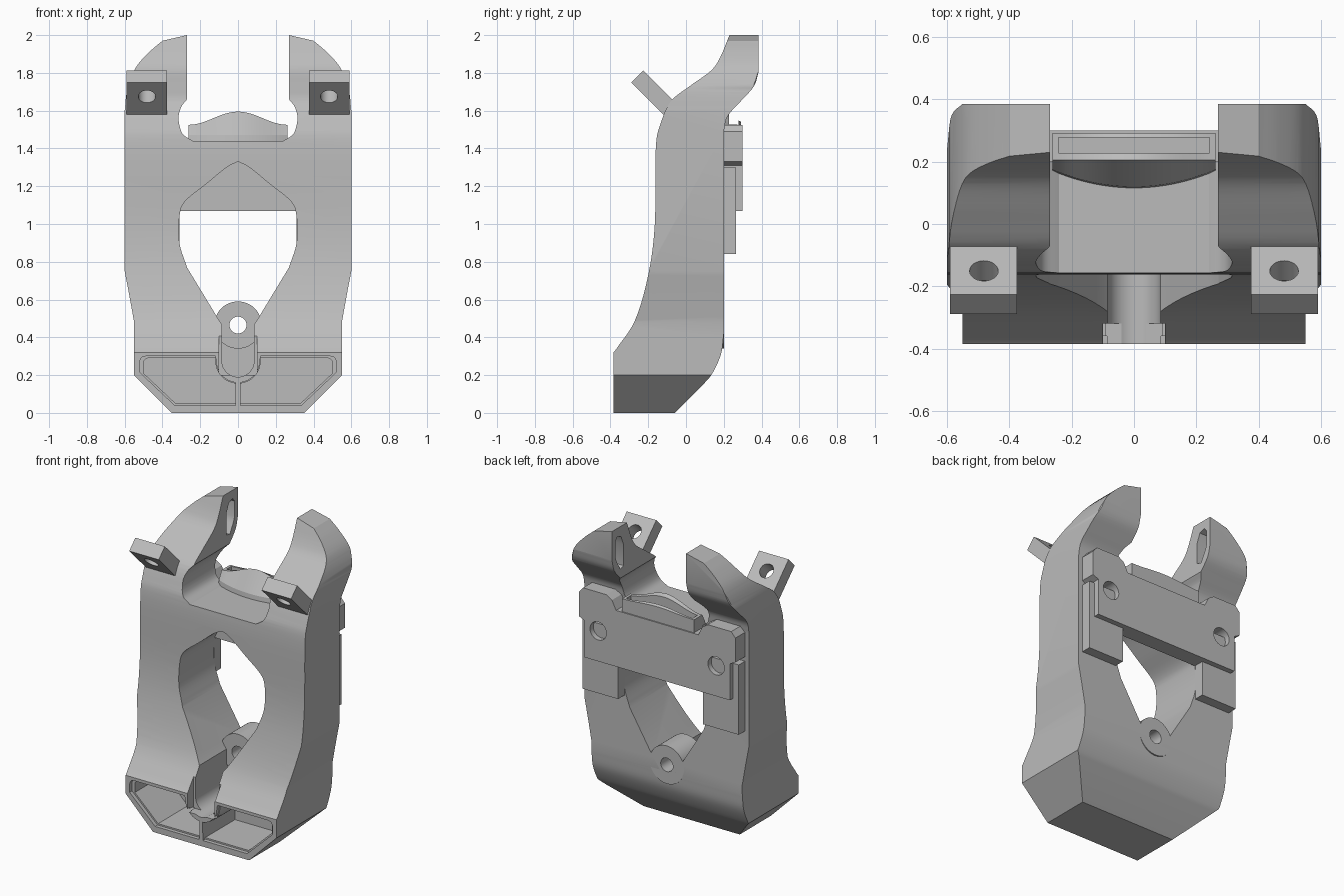
import bpy, bmesh, math
from mathutils import Vector, Matrix

if "Cube" in bpy.data.objects:
    bpy.data.objects.remove(bpy.data.objects["Cube"], do_unlink=True)

grey = bpy.data.materials.new("plain grey")
grey.use_nodes = True
grey.diffuse_color = (0.5, 0.5, 0.5, 1)
grey.node_tree.nodes["Principled BSDF"].inputs["Base Color"].default_value = (0.5, 0.5, 0.5, 1)


def smooth(pts, steps=5):
    """Open spline through the given points."""
    p = [Vector(q) for q in pts]
    p = [2 * p[0] - p[1]] + p + [2 * p[-1] - p[-2]]
    out = []
    for a, b, c, d in zip(p, p[1:], p[2:], p[3:]):
        for i in range(steps):
            t = i / steps
            out.append(0.5 * (2 * b + (c - a) * t + (2 * a - 5 * b + 4 * c - d) * t * t
                              + (3 * b - a - 3 * c + d) * t ** 3))
    return [tuple(v) for v in out] + [tuple(pts[-1])]


def mirrored(half):
    """Close a half outline by reflecting it across the centre."""
    return half + [(-x, z) for x, z in reversed(half) if abs(x) > 1e-5]


def flip(pts):
    return [(-x, z) for x, z in pts]


def arc(cx, cz, r, start, end, n=24):
    angles = [math.radians(start + (end - start) * i / n) for i in range(n + 1)]
    return [(cx + r * math.cos(a), cz + r * math.sin(a)) for a in angles]


def finish(name, bm):
    bmesh.ops.recalc_face_normals(bm, faces=bm.faces)
    mesh = bpy.data.meshes.new(name)
    bm.to_mesh(mesh)
    bm.free()
    mesh.materials.append(grey)
    obj = bpy.data.objects.new(name, mesh)
    bpy.context.collection.objects.link(obj)
    return obj


def prism(name, pts, axis, a, b):
    """Extrude an outline along one axis from a to b."""
    place = {"x": lambda u, v, w: (w, u, v), "y": lambda u, v, w: (u, w, v),
             "z": lambda u, v, w: (u, v, w)}[axis]
    bm = bmesh.new()
    face = bm.faces.new([bm.verts.new(place(u, v, a)) for u, v in pts])
    ext = bmesh.ops.extrude_face_region(bm, geom=[face])
    verts = [e for e in ext["geom"] if isinstance(e, bmesh.types.BMVert)]
    bmesh.ops.translate(bm, verts=verts, vec=place(0, 0, b - a))
    return finish(name, bm)


def rect(u0, u1, v0, v1):
    return [(u0, v0), (u1, v0), (u1, v1), (u0, v1)]


def combine(obj, tool, how="DIFFERENCE"):
    """Apply a boolean and discard the helper."""
    tool.hide_render = True
    mod = obj.modifiers.new("shape", "BOOLEAN")
    mod.object, mod.operation, mod.solver = tool, how, "EXACT"
    deps = bpy.context.evaluated_depsgraph_get()
    mesh = bpy.data.meshes.new_from_object(obj.evaluated_get(deps))
    obj.modifiers.clear()
    obj.data = mesh
    bpy.data.objects.remove(tool, do_unlink=True)


# Main body: side outline crossed with front and top outlines
front_edge = smooth([(-.375, .33), (-.27, .49), (-.2, .73), (-.165, 1), (-.16, 1.4), (-.135, 1.53),
                     (-.08, 1.65), (.02, 1.73), (.13, 1.81), (.18, 1.88), (.23, 2)])
back_top = smooth([(.385, 1.81), (.36, 1.73), (.29, 1.65), (.22, 1.57), (.2, 1.49)])
back_low = smooth([(.2, .42), (.185, .31), (.14, .21), (.1, .16)])
side = [(-.385, 0), (-.385, .32)] + front_edge + [(.385, 2)] + back_top + back_low + [(-.06, 0)]
body = prism("body", side, "x", -.7, .7)
outer = [(.35, 0), (.55, .2)] + smooth([(.55, .48), (.575, .62), (.6, .75)]) + smooth(
    [(.6, 1.6), (.585, 1.72), (.54, 1.83), (.47, 1.91), (.4, 1.97)]) + [(.27, 2)]
combine(body, prism("outline", mirrored(outer), "y", -1, 1), "INTERSECT")
corner = [(.7, -1), (.7, .2), (.6, .2)] + smooth([(.6, .27), (.585, .35), (.55, .386)]) + [(.54, .5)]
combine(body, prism("corner", mirrored(corner), "z", -1, 3), "INTERSECT")

# Top notch between the horns
notch = [(.27, 2.2)] + smooth([(.27, 1.66), (.3, 1.62), (.315, 1.56), (.295, 1.48), (.24, 1.44)])
combine(body, prism("notch", mirrored(notch), "y", -1, 1))

# Pointed central window
window = smooth([(0, 1.33), (.06, 1.3), (.17, 1.21), (.28, 1.12), (.31, 1.04), (.31, .9),
                 (.27, .77)]) + [(.1, .49), (.05, .42)]
combine(body, prism("window", mirrored(window), "y", -1, 1))

# Screw groove at the foot of the window
groove = [(-.085, .6)] + arc(0, .275, .085, 180, 360) + [(.085, .6)]
combine(body, prism("groove", groove, "y", -1, .05))
combine(body, prism("groove_mouth", rect(-.1, .1, .2, .45), "y", -1, -.32))

# Twin outlets, separated by a thin wall and the round groove wall
outlet = [(.013, .05), (.33, .05), (.5, .21)] + arc(.475, .265, .025, 0, 90, 5) + [
    (.12, .29)] + arc(0, .275, .12, 0, -84, 12)
lip = [(.013, .04), (.335, .04), (.52, .215)] + arc(.49, .27, .03, 0, 90, 5) + [
    (.12, .3)] + arc(0, .275, .115, 0, -84, 12)
for shape, y in ((outlet, -.05), (lip, -.36)):
    combine(body, prism("outlet", shape, "y", -1, y))
    combine(body, prism("outlet", flip(shape), "y", -1, y))

# Air slots inside the horns
slot = [(.265, 1.73), (.3, 1.72), (.34, 1.79), (.35, 1.82), (.35, 1.92), (.33, 1.945),
        (.29, 1.93), (.265, 1.87)]
for s in (1, -1):
    combine(body, prism("slot", slot, "x", s * .2, s * .4))

# Screw hub
hub = prism("hub", arc(0, .465, .125, 0, 345, 23 * 2), "y", 0, .2)
combine(hub, prism("bore", arc(0, .465, .045, 0, 345, 23), "y", -1, 1))
combine(body, prism("bore", arc(0, .465, .045, 0, 345, 23), "y", -1, 1))

# Mounting plate on the back with stepped legs
plate_half = [(.31, 1.07), (.53, 1.07), (.53, 1.31), (.57, 1.33), (.57, 1.49), (.54, 1.525),
              (.37, 1.525), (.33, 1.5), (.3, 1.44)]
plate = prism("mounting_plate", mirrored(plate_half), "y", .195, .3)
for s in (1, -1):
    combine(plate, prism("hole", arc(s * .43, 1.27, .06, 0, 345, 23), "y", 0, 1))
    leg = [(s * x, z) for x, z in rect(.31, .57, .84, 1.3)]
    prism("plate_leg", leg, "y", .195, .265)

# Central air inlet: arched mouth over a bulging front
n = 24
bm = bmesh.new()
rows = []
for i in range(n + 1):
    u = -1 + 2 * i / n
    swell = 0.5 + 0.5 * math.cos(math.pi * u)
    x, base, top = .262 * u, .165 - .055 * (1 - u * u), 1.525 + .07 * swell
    rows.append([bm.verts.new(v) for v in (
        (x, base, 1.4), (x, base + .01, 1.47), (x, .205, top), (x, .292, 1.525 + .015 * swell),
        (x, .292, 1.4))])
for a, b in zip(rows, rows[1:]):
    for k in range(5):
        bm.faces.new((a[k], a[(k + 1) % 5], b[(k + 1) % 5], b[k]))
bm.faces.new(rows[0])
bm.faces.new(rows[-1])
inlet = finish("air_inlet", bm)
combine(inlet, prism("mouth", rect(-.243, .243, .228, .277), "z", 1.42, 2))

# Angled screw tabs on the shoulders
for s, label in ((1, "left"), (-1, "right")):
    tab = prism(label + "_screw_tab", rect(-.13, .13, -.045, .045), "x", s * .375, s * .59)
    hole = prism("hole", arc(s * .482, -.023, .046, 0, 345, 23), "z", -.2, .2)
    combine(tab, hole)
    tab.data.transform(Matrix.Translation((0, -.166, 1.69)) @ Matrix.Rotation(-math.pi / 4, 4, "X"))

# Soft shading with sharp creases
for obj in bpy.context.collection.objects:
    if obj.type == "MESH":
        bpy.ops.object.select_all(action="DESELECT")
        obj.select_set(True)
        bpy.context.view_layer.objects.active = obj
        bpy.ops.object.shade_smooth_by_angle(angle=math.radians(25))
